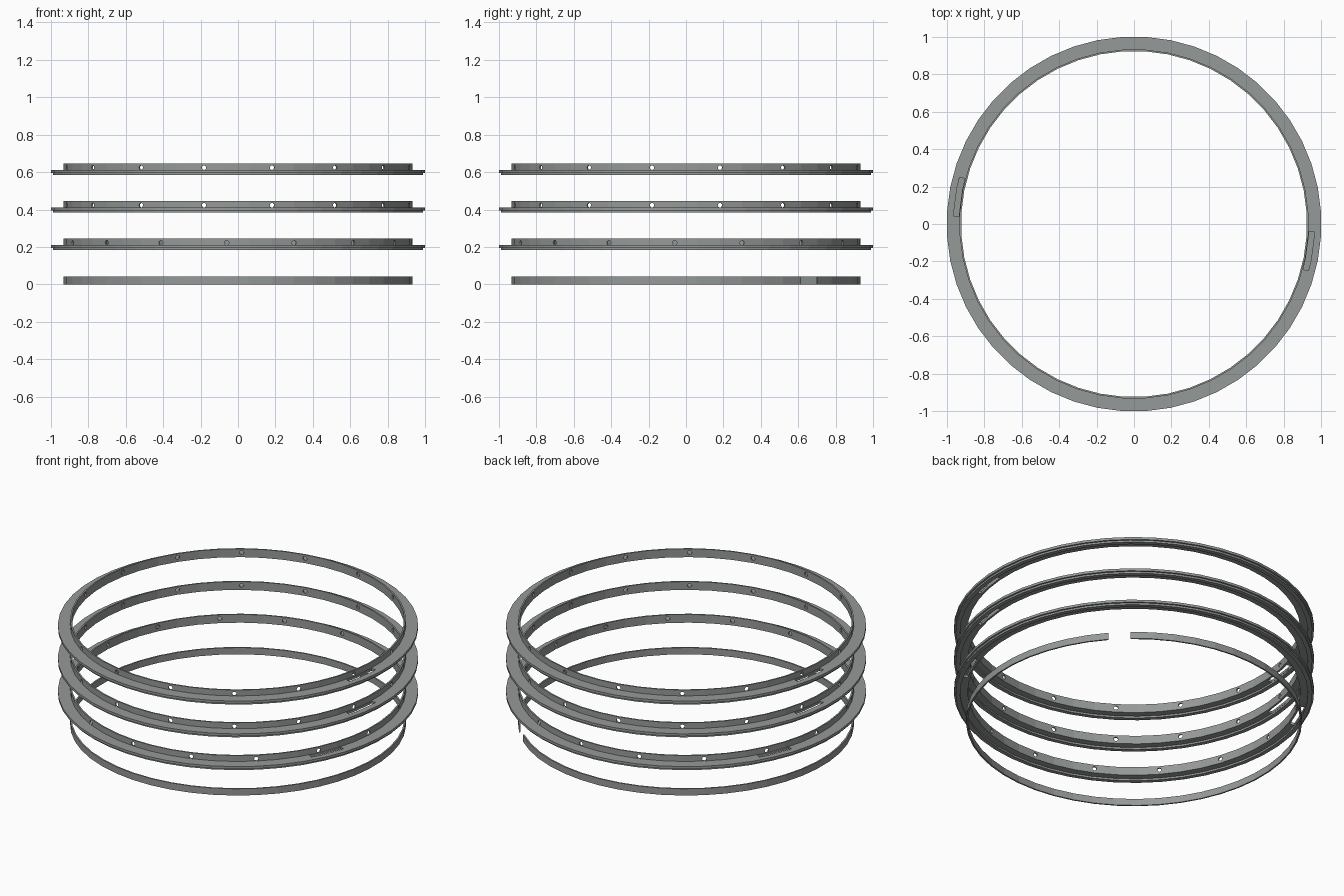
import bpy, bmesh
from math import cos, sin, radians
from mathutils import Matrix

if "Cube" in bpy.data.objects:
    bpy.data.objects.remove(bpy.data.objects["Cube"])

SEG = 7.5  # degrees per facet (48 sides)

grey = bpy.data.materials.new("steel_grey")
grey.diffuse_color = (0.30, 0.32, 0.31, 1)
grey.use_nodes = True
grey.node_tree.nodes["Principled BSDF"].inputs["Base Color"].default_value = grey.diffuse_color


def sweep(bm, profile, angles, closed):
    """Sweep an (r, z) profile around z through the given angles."""
    loops = [[bm.verts.new((r * cos(radians(a)), r * sin(radians(a)), z)) for r, z in profile]
             for a in angles]
    n = len(profile)
    for i in range(len(loops) if closed else len(loops) - 1):
        a, b = loops[i], loops[(i + 1) % len(loops)]
        for j in range(n):
            k = (j + 1) % n
            bm.faces.new((a[j], b[j], b[k], a[k]))
    if not closed:
        bm.faces.new(loops[0])
        bm.faces.new(loops[-1][::-1])


def finish(bm, name):
    bmesh.ops.recalc_face_normals(bm, faces=bm.faces)
    me = bpy.data.meshes.new(name)
    bm.to_mesh(me)
    bm.free()
    me.materials.append(grey)
    ob = bpy.data.objects.new(name, me)
    bpy.context.collection.objects.link(ob)
    return ob


def rect(r0, r1, z0, z1):
    return [(r0, z0), (r1, z0), (r1, z1), (r0, z1)]


def flanged_ring(name, z, turn):
    # upright web, wide flange and a narrow ridge under the flange
    profile = [(.925, .011), (.967, .011), (.967, 0), (.992, 0), (.992, .011),
               (1.002, .011), (1.002, .026), (.934, .026), (.934, .062), (.925, .062)]
    bm = bmesh.new()
    sweep(bm, profile, [3.75 + SEG * i for i in range(48)], True)
    ring = finish(bm, name)

    # cutters: 16 bolt holes in the web, two long slots in the flange
    bm = bmesh.new()
    for i in range(16):
        m = (Matrix.Rotation(radians(11.25 + 22.5 * i), 4, 'Z')
             @ Matrix.Translation((.93, 0, .039)) @ Matrix.Rotation(radians(90), 4, 'Y'))
        bmesh.ops.create_cone(bm, cap_ends=True, segments=12, radius1=.0125,
                              radius2=.0125, depth=.04, matrix=m)
    for half in (0, 180):
        sweep(bm, rect(.9365, .9655, .004, .034),
              [half + a for a in (-15, -11.25, -3.75, -2.5)], False)
    cutter = finish(bm, name + "_cutter")
    cutter.hide_render = True

    mod = ring.modifiers.new("cuts", 'BOOLEAN')
    mod.operation = 'DIFFERENCE'
    mod.solver = 'EXACT'
    mod.object = cutter
    bpy.context.view_layer.objects.active = ring
    bpy.ops.object.modifier_apply(modifier=mod.name)
    bpy.data.objects.remove(cutter)
    ring.location.z = z
    ring.rotation_euler.z = radians(turn)


# three flanged rings, the lowest turned by two facets
flanged_ring("lower_flanged_ring", .183, -15)
flanged_ring("middle_flanged_ring", .384, 0)
flanged_ring("upper_flanged_ring", .585, 0)

# split strip with one facet missing
bm = bmesh.new()
sweep(bm, rect(.925, .934, 0, .041), [48.75 + SEG * i for i in range(48)], False)
finish(bm, "split_band")
